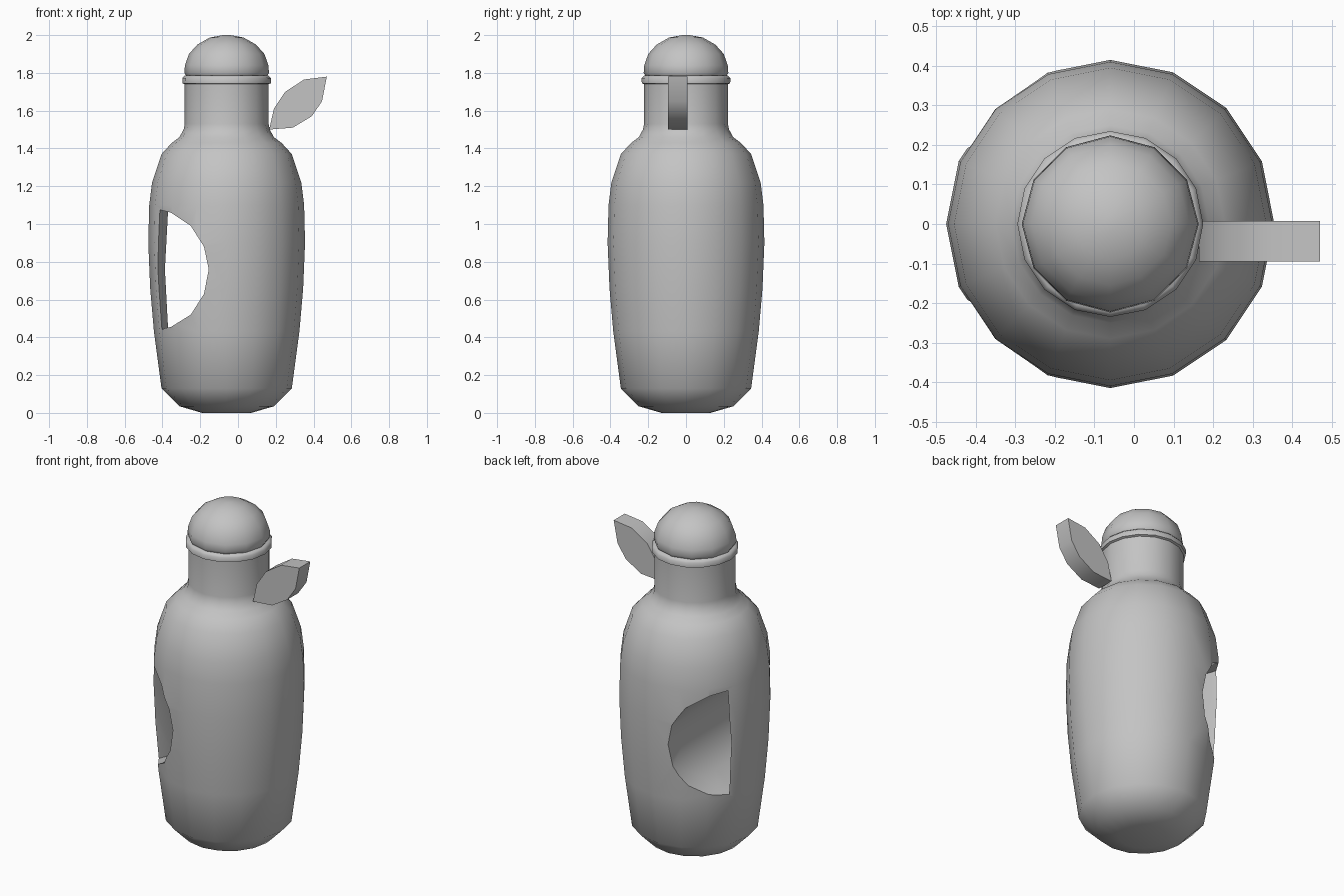
import bpy, bmesh, math

default = bpy.data.objects.get("Cube")
if default:
    bpy.data.objects.remove(default)

CX = -0.06  # bottle axis

grey = bpy.data.materials.new("plain grey")
grey.use_nodes = True
grey.diffuse_color = (0.55, 0.55, 0.55, 1)
grey.node_tree.nodes["Principled BSDF"].inputs["Base Color"].default_value = grey.diffuse_color


def finish(name, bm, angle=50):
    bmesh.ops.recalc_face_normals(bm, faces=bm.faces)
    mesh = bpy.data.meshes.new(name)
    bm.to_mesh(mesh)
    bm.free()
    mesh.materials.append(grey)
    ob = bpy.data.objects.new(name, mesh)
    bpy.context.collection.objects.link(ob)
    smooth(ob, angle)
    return ob


def smooth(ob, angle):
    bpy.ops.object.select_all(action='DESELECT')
    ob.select_set(True)
    bpy.context.view_layer.objects.active = ob
    bpy.ops.object.shade_smooth_by_angle(angle=math.radians(angle))


def loft(bm, rings):
    """Skin a list of equal point rings and cap both ends."""
    loops = [[bm.verts.new(p) for p in ring] for ring in rings]
    n = len(loops[0])
    for a, b in zip(loops, loops[1:]):
        for i in range(n):
            j = (i + 1) % n
            bm.faces.new((a[i], a[j], b[j], b[i]))
    bm.faces.new(loops[0])
    bm.faces.new(loops[-1])


def turned(name, profile, sides):
    bm = bmesh.new()
    turn = [2 * math.pi * i / sides for i in range(sides)]
    loft(bm, [[(CX + r * math.cos(t), r * math.sin(t), z) for t in turn]
              for r, z in profile])
    return finish(name, bm)


# Bottle body with shoulder, neck and rim
body = turned("bottle_body", [
    (0.13, 0), (0.25, 0.035), (0.345, 0.13), (0.385, 0.43), (0.405, 0.66),
    (0.415, 0.9), (0.41, 1.1), (0.395, 1.22), (0.345, 1.37), (0.29, 1.43),
    (0.25, 1.46), (0.228, 1.5), (0.222, 1.53), (0.222, 1.74), (0.234, 1.745),
    (0.235, 1.772), (0.222, 1.785)], 16)

# Domed lid
turned("domed_lid", [(0.215, 1.785), (0.224, 1.8), (0.221, 1.84), (0.2, 1.9),
                     (0.155, 1.95), (0.09, 1.987), (0.02, 2.0)], 12)

# Grip opening: a half-round hole whose outer wall bulges inward
bm = bmesh.new()
curve = [(-0.25, 0.99), (-0.18, 0.88), (-0.155, 0.76), (-0.18, 0.63), (-0.25, 0.52)]
rings = []
for y, shift in ((-0.6, 0), (-0.2, 0), (-0.08, 0.045), (0.08, 0.045), (0.2, 0), (0.6, 0)):
    ring = [(-0.355, 1.06)] + curve + [(-0.355, 0.455)]
    ring += [(-0.415 + shift, 0.442), (-0.432 + shift, 0.76), (-0.415 + shift, 1.075)]
    rings.append([(x, y, z) for x, z in ring])
loft(bm, rings)
cutter = finish("grip_cutter", bm)
cutter.hide_render = True
cut = body.modifiers.new("grip opening", 'BOOLEAN')
cut.operation = 'DIFFERENCE'
cut.solver = 'EXACT'
cut.object = cutter
bpy.context.view_layer.objects.active = body
bpy.ops.object.modifier_apply(modifier=cut.name)
bpy.data.objects.remove(cutter)
smooth(body, 50)

# Leaf-shaped tab beside the neck
bm = bmesh.new()
leaf = [(0.165, 1.5), (0.29, 1.51), (0.39, 1.57), (0.445, 1.65),
        (0.47, 1.78), (0.35, 1.765), (0.25, 1.7), (0.19, 1.61)]
loft(bm, [[(x, y, z) for x, z in leaf] for y in (-0.095, 0.008)])
finish("leaf_tab", bm)
